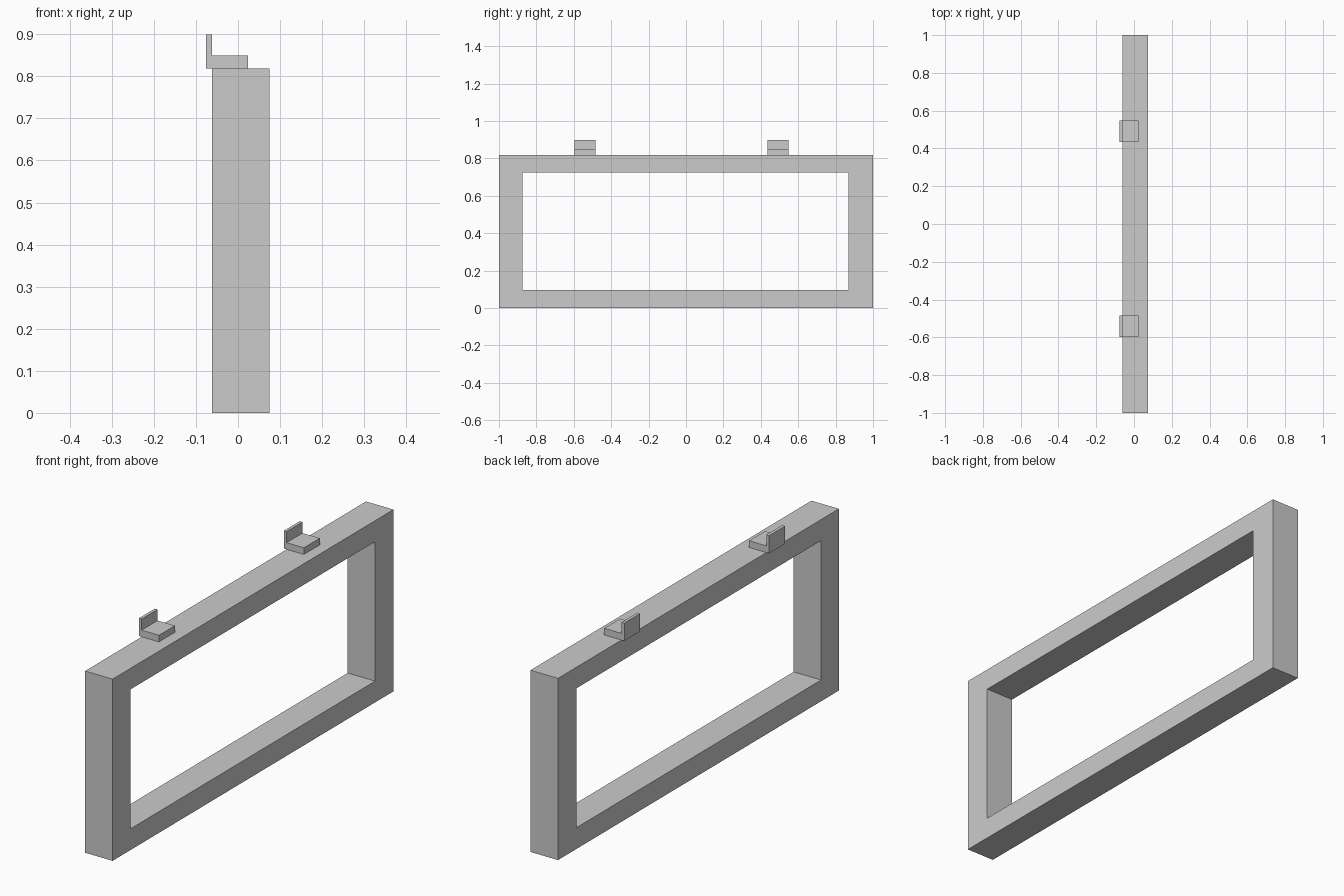
import bpy, bmesh

if "Cube" in bpy.data.objects:
    bpy.data.objects.remove(bpy.data.objects["Cube"])


def finish(name, bm):
    bmesh.ops.recalc_face_normals(bm, faces=bm.faces)
    mesh = bpy.data.meshes.new(name)
    bm.to_mesh(mesh)
    bm.free()
    obj = bpy.data.objects.new(name, mesh)
    bpy.context.collection.objects.link(obj)
    return obj


def rect(y0, y1, z0, z1):
    return [(y0, z0), (y1, z0), (y1, z1), (y0, z1)]


def ring_frame(name, x0, x1, outer, inner):
    """Rectangular frame: four loops of corners bridged in a closed cycle."""
    bm = bmesh.new()
    loops = [[bm.verts.new((x, y, z)) for y, z in pts]
             for x, pts in ((x0, outer), (x1, outer), (x1, inner), (x0, inner))]
    for i in range(4):
        a, b = loops[i], loops[(i + 1) % 4]
        for j in range(4):
            k = (j + 1) % 4
            bm.faces.new((a[j], a[k], b[k], b[j]))
    return finish(name, bm)


def extruded_profile(name, profile, y0, y1):
    """Extrude an x-z profile along y."""
    bm = bmesh.new()
    face = bm.faces.new([bm.verts.new((x, y0, z)) for x, z in profile])
    result = bmesh.ops.extrude_face_region(bm, geom=[face])
    moved = [g for g in result["geom"] if isinstance(g, bmesh.types.BMVert)]
    bmesh.ops.translate(bm, verts=moved, vec=(0, y1 - y0, 0))
    return finish(name, bm)


# Main rectangular frame
ring_frame("frame", -0.062, 0.075,
           rect(-1.0, 1.0, 0.0, 0.819), rect(-0.873, 0.869, 0.096, 0.724))

# L-shaped brackets on the top rail
L_PROFILE = [(-0.076, 0.819), (0.024, 0.819), (0.024, 0.849),
             (-0.062, 0.849), (-0.062, 0.899), (-0.076, 0.899)]
for side, y0 in (("near", -0.597), ("far", 0.435)):
    extruded_profile(f"{side}_bracket", L_PROFILE, y0, y0 + 0.113)
